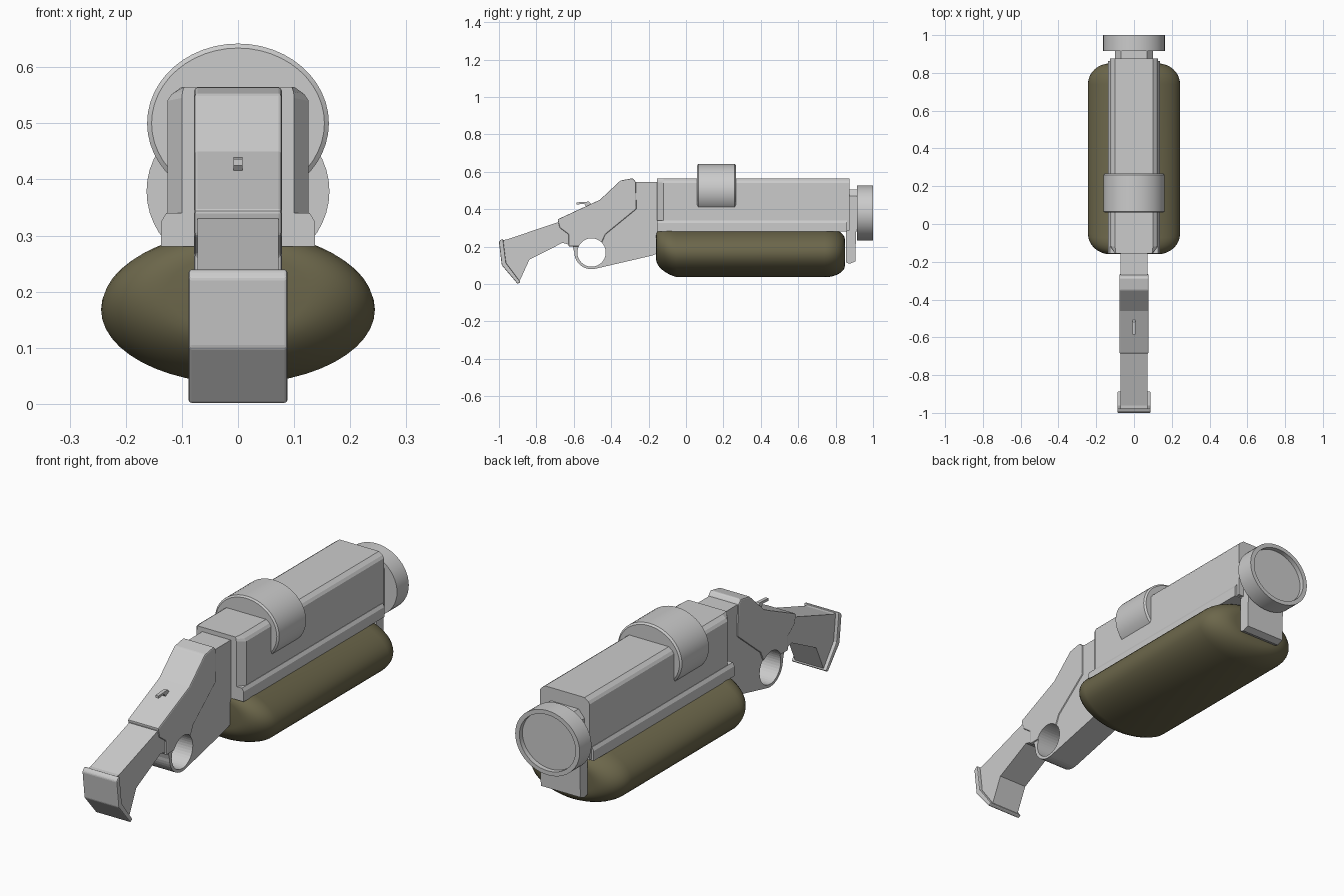
import bpy, bmesh
from math import sin, cos, pi, radians

if "Cube" in bpy.data.objects:
    bpy.data.objects.remove(bpy.data.objects["Cube"])


def loft(name, rings, bevel=0, smooth=False):
    """Skin closed rings of 3D points and cap both ends."""
    bm = bmesh.new()
    vs = [[bm.verts.new(p) for p in r] for r in rings]
    n = len(rings[0])
    for a, b in zip(vs, vs[1:]):
        for i in range(n):
            j = (i + 1) % n
            bm.faces.new((a[i], a[j], b[j], b[i]))
    bm.faces.new(vs[0])
    bm.faces.new(vs[-1])
    bmesh.ops.recalc_face_normals(bm, faces=bm.faces)
    me = bpy.data.meshes.new(name)
    bm.to_mesh(me)
    bm.free()
    ob = bpy.data.objects.new(name, me)
    bpy.context.collection.objects.link(ob)
    if bevel:
        m = ob.modifiers.new("bevel", 'BEVEL')
        m.width, m.segments, m.limit_method = bevel, 2, 'ANGLE'
    if smooth:
        bpy.context.view_layer.objects.active = ob
        bpy.ops.object.select_all(action='DESELECT')
        ob.select_set(True)
        bpy.ops.object.shade_smooth_by_angle(angle=radians(35))
    return ob


def prism(name, pts, hw, bevel=0):
    """Side profile in (y, z), extruded across x."""
    return loft(name, [[(x, y, z) for y, z in pts] for x in (-hw, hw)], bevel)


def section(y, half):
    """Mirrored cross-section in the xz plane from its right half."""
    return [(x, y, z) for x, z in half] + [(-x, y, z) for x, z in reversed(half)]


def oval(y, rx, rz, cz, n=48):
    return [(rx * cos(2 * pi * i / n), y, cz + rz * sin(2 * pi * i / n)) for i in range(n)]


# Housing with tapered front, and the wider base rail
wide = [(.126, .285), (.126, .54), (.118, .552), (.1, .565)]
slim = [(.1, .285), (.1, .545), (.099, .556), (.096, .565)]
loft("housing", [section(-.155, slim), section(-.12, wide), section(.875, wide)])
rail = [(.137, .28), (.137, .325), (.128, .34)]
loft("base_rail", [section(-.155, rail), section(.862, rail)])

# Oval band over the housing
loft("band", [oval(y, .162 - d, .142 - d, .5) for y, d in
              ((.06, .008), (.066, 0), (.26, 0), (.267, .008))], smooth=True)

# Muzzle: neck, recessed collar, lower bracket
neck = [(.1, .28), (.1, .47), (.07, .505)]
loft("muzzle_neck", [section(.86, neck), section(.92, neck)])
loft("muzzle", [oval(y, .163 * s, .147 * s, .379) for y, s in
                ((.915, 1), (1, 1), (1, .87), (.978, .87))], smooth=True)
prism("muzzle_bracket", [(.855, .3), (.855, .115), (.875, .108), (.905, .12), (.91, .3)], .1)

# Tank: oval body with rounded ends
rings = []
for k in range(9):
    a = pi / 2 * k / 8
    s = .52 + .48 * sin(a)
    rings.append((.11 * cos(a), s))
ends = [oval(-.05 - d, .244 * s, .132 * s, .168 + .28 * d) for d, s in rings]
ends += [oval(.74 + d, .244 * s, .132 * s, .168) for d, s in rings][::-1]
ends = ends[:9] + ends[9:]
tank = loft("tank", ends, smooth=True)
mat = bpy.data.materials.new("olive")
mat.diffuse_color = (.15, .135, .07, 1)
mat.use_nodes = True
mat.node_tree.nodes["Principled BSDF"].inputs["Base Color"].default_value = mat.diffuse_color
tank.data.materials.append(mat)

# Frame and grip in one profile, rounded round the trigger ring
cy, cz = -.505, .168
arc = [(cy + .092 * cos(a), cz + .089 * sin(a))
       for a in (radians(-75 - 105 * i / 12) for i in range(13))]
frame = prism("frame_and_grip",
              [(-.15, .545), (-.15, .165), (-.18, .152)] + arc +
              [(-.607, .205), (-.66, .22), (-.837, .13), (-.89, .015), (-.98, .11),
               (-.985, .235), (-.96, .237), (-.67, .335), (-.46, .43), (-.35, .53),
               (-.275, .545)], .072)

# Raised side cover
cover = prism("frame_cover",
              [(-.268, .545), (-.285, .565), (-.35, .553), (-.46, .45), (-.687, .345),
               (-.675, .30), (-.628, .265), (-.628, .2), (-.46, .2), (-.43, .265),
               (-.265, .40)], .078, .006)

# Finger hole through frame and cover
cutter = loft("finger_hole_cutter",
              [[(x, cy + .076 * cos(2 * pi * i / 40), cz + .076 * sin(2 * pi * i / 40))
                for i in range(40)] for x in (-.2, .2)])
cutter.hide_render = True
cutter.hide_set(True)
for ob in (frame, cover):
    m = ob.modifiers.new("hole", 'BOOLEAN')
    m.operation, m.solver, m.object = 'DIFFERENCE', 'EXACT', cutter

# Butt plate and small hammer spur
prism("butt_plate", [(-.978, .24), (-.99, .238), (-1.0, .225), (-.985, .1), (-.9, 0),
                     (-.885, .01), (-.962, .112)], .088, .005)
prism("hammer_spur", [(-.585, .425), (-.585, .436), (-.52, .44), (-.5, .42), (-.53, .41),
                      (-.545, .428)], .008)
